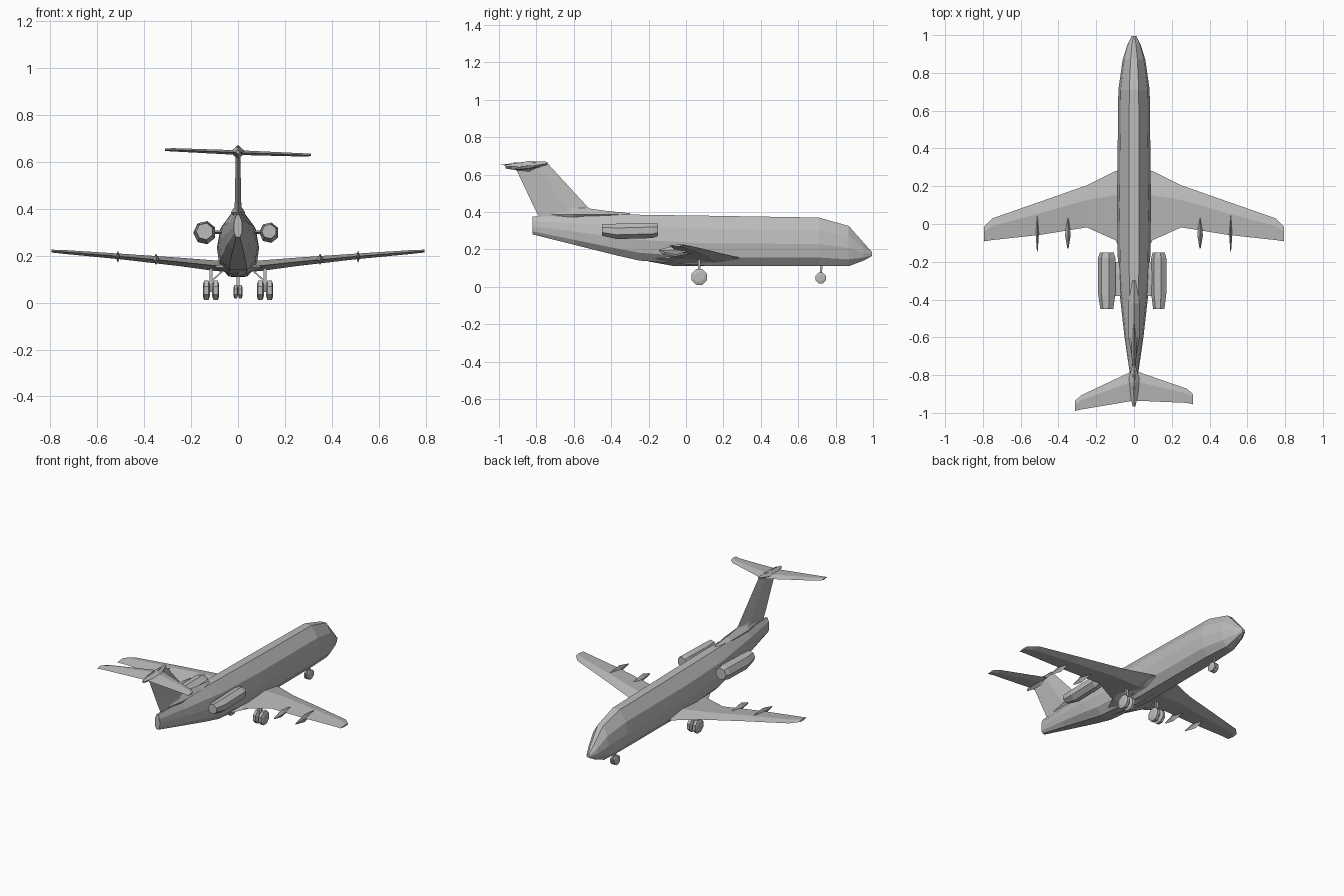
import bpy, bmesh, math
from mathutils import Vector

cube = bpy.data.objects.get("Cube")
if cube:
    bpy.data.objects.remove(cube)

grey = bpy.data.materials.new("plain grey")
grey.use_nodes = True
grey.diffuse_color = (0.5, 0.5, 0.5, 1)
grey.node_tree.nodes["Principled BSDF"].inputs["Base Color"].default_value = (0.5, 0.5, 0.5, 1)


def loft(name, rings):
    """Skin a closed body through rings that have equal point counts."""
    bm = bmesh.new()
    loops = [[bm.verts.new(p) for p in ring] for ring in rings]
    n = len(loops[0])
    for a, b in zip(loops, loops[1:]):
        for i in range(n):
            j = (i + 1) % n
            bm.faces.new((a[i], a[j], b[j], b[i]))
    bm.faces.new(loops[0])
    bm.faces.new(loops[-1])
    bmesh.ops.recalc_face_normals(bm, faces=bm.faces)
    mesh = bpy.data.meshes.new(name)
    bm.to_mesh(mesh)
    bm.free()
    obj = bpy.data.objects.new(name, mesh)
    bpy.context.collection.objects.link(obj)
    mesh.materials.append(grey)
    return obj


def circle(centre, r, axis, sides=8):
    """Polygon ring around the x, y or z axis."""
    c, out = Vector(centre), []
    for i in range(sides):
        a = 2 * math.pi * (i + 0.5) / sides
        u, v = r * math.cos(a), r * math.sin(a)
        out.append(c + Vector({"x": (0, u, v), "y": (u, 0, v), "z": (u, v, 0)}[axis]))
    return out


def aerofoil(x, lead, trail, z, thick):
    """Diamond-like wing section at span position x."""
    mid = lead + (trail - lead) * 0.35
    return [(x, lead, z), (x, mid, z + thick / 2), (x, trail, z), (x, mid, z - thick / 2)]


def diamond(name, x, z, stations):
    """Spindle along y; stations are (y, half width, half height, z offset)."""
    return loft(name, [[(x + w, y, z + o), (x, y, z + o + h), (x - w, y, z + o), (x, y, z + o - h)]
                       for y, w, h, o in stations])


# Fuselage: y, half width, bottom, top
half = [(0.45, 0), (0.88, 0.17), (1, 0.45), (0.85, 0.74), (0.3, 1)]
profile = half + [(-x, z) for x, z in reversed(half)]
body = [(-0.82, 0.018, 0.28, 0.375), (-0.6, 0.05, 0.225, 0.38), (-0.36, 0.077, 0.165, 0.385),
        (-0.25, 0.085, 0.14, 0.385), (0.1, 0.09, 0.112, 0.38), (0.71, 0.083, 0.112, 0.37),
        (0.87, 0.06, 0.11, 0.325), (0.95, 0.035, 0.14, 0.235), (0.995, 0.012, 0.165, 0.185)]
loft("fuselage", [[(x * w, y, lo + z * (hi - lo)) for x, z in profile] for y, w, lo, hi in body])

# Belly fairing between the wing roots
diamond("belly_fairing", 0, 0.15, [(-0.2, 0.04, 0.015, 0), (-0.06, 0.11, 0.04, 0),
                                   (0.18, 0.11, 0.04, 0), (0.36, 0.05, 0.025, 0)])

# Tail fin, with sections stacked upward: z, leading y, trailing y, half thickness
fin = [(0.36, -0.38, -0.78, 0.022), (0.42, -0.52, -0.81, 0.014), (0.665, -0.745, -0.925, 0.009)]
loft("tail_fin", [[(0, a, z), (t, a + (b - a) * 0.4, z), (0, b, z), (-t, a + (b - a) * 0.4, z)]
                  for z, a, b, t in fin])
diamond("fin_root_fairing", 0, 0.385, [(-0.3, 0.008, 0.008, 0), (-0.42, 0.03, 0.02, 0),
                                       (-0.6, 0.03, 0.045, 0), (-0.72, 0.008, 0.02, 0)])
diamond("tail_bullet", 0, 0.642, [(-0.74, 0.006, 0.008, 0.018), (-0.84, 0.034, 0.03, 0),
                                  (-0.965, 0.008, 0.01, 0)])


def wheel(name, x, y, z, r, width):
    w = width / 2
    loft(name, [circle((x + dx, y, z), rr, "x") for dx, rr in
                ((-w, r * 0.6), (-w * 0.6, r), (w * 0.6, r), (w, r * 0.6))])


def strut(name, a, b, r):
    loft(name, [circle(a, r, "z", 4), circle(b, r, "z", 4)])


for side, s in (("left", 1), ("right", -1)):
    # Wing: span, leading y, trailing y, height, thickness
    wing = [(0, 0.3, -0.09, 0.15, 0.045), (0.1, 0.28, -0.085, 0.158, 0.045),
            (0.25, 0.205, -0.018, 0.174, 0.036), (0.5, 0.117, -0.058, 0.197, 0.024),
            (0.75, 0.03, -0.085, 0.217, 0.016), (0.795, -0.015, -0.092, 0.22, 0.012)]
    loft(side + "_wing", [aerofoil(s * x, a, b, z, t) for x, a, b, z, t in wing])

    # Tailplane, the right half set slightly higher and further back
    low, back = (0.63, 0) if s > 0 else (0.652, 0.035)
    plane = [(0, -0.775, -0.935, 0.64, 0.02), (0.28, -0.872 - back, -0.947 - back, low, 0.014),
             (0.312, -0.9 - back, -0.955 - back, low, 0.01)]
    loft(side + "_tailplane", [aerofoil(s * x, a, b, z, t) for x, a, b, z, t in plane])

    # Engine nacelle and its pylon
    ex, er = (0.133, 0.042) if s > 0 else (-0.142, 0.048)
    loft(side + "_engine", [circle((ex, y, 0.296 + dz), er * k, "y", 7) for y, k, dz in
                            ((-0.15, 0.8, 0.008), (-0.18, 1, 0.005), (-0.37, 1, 0), (-0.45, 0.75, 0.008))])
    loft(side + "_pylon", [aerofoil(x, -0.2, -0.38, 0.3, 0.014) for x in (s * 0.05, ex)])

    # Flap track fairings hanging below the trailing edge
    diamond(side + "_outer_fairing", s * 0.512, 0.196,
            [(0.045, 0.002, 0.003, 0.01), (-0.05, 0.009, 0.026, 0), (-0.145, 0.002, 0.004, -0.002)])
    diamond(side + "_inner_fairing", s * 0.35, 0.185,
            [(0.06, 0.002, 0.003, 0), (-0.06, 0.015, 0.024, 0), (-0.13, 0.003, 0.005, -0.005)])

    # Main landing gear with paired wheels
    for k, dx in enumerate((-0.02, 0.02)):
        wheel(f"{side}_main_wheel_{k + 1}", s * 0.115 + dx, 0.07, 0.052, 0.045, 0.03)
    strut(side + "_main_strut", (s * 0.115, 0.07, 0.045), (s * 0.115, 0.07, 0.165), 0.01)
    strut(side + "_gear_brace", (s * 0.115, 0.07, 0.09), (s * 0.06, 0.07, 0.14), 0.007)
    wheel(side + "_nose_wheel", s * 0.01, 0.72, 0.047, 0.031, 0.018)

# Nose gear leg
strut("nose_strut", (0, 0.72, 0.045), (0, 0.725, 0.13), 0.008)
